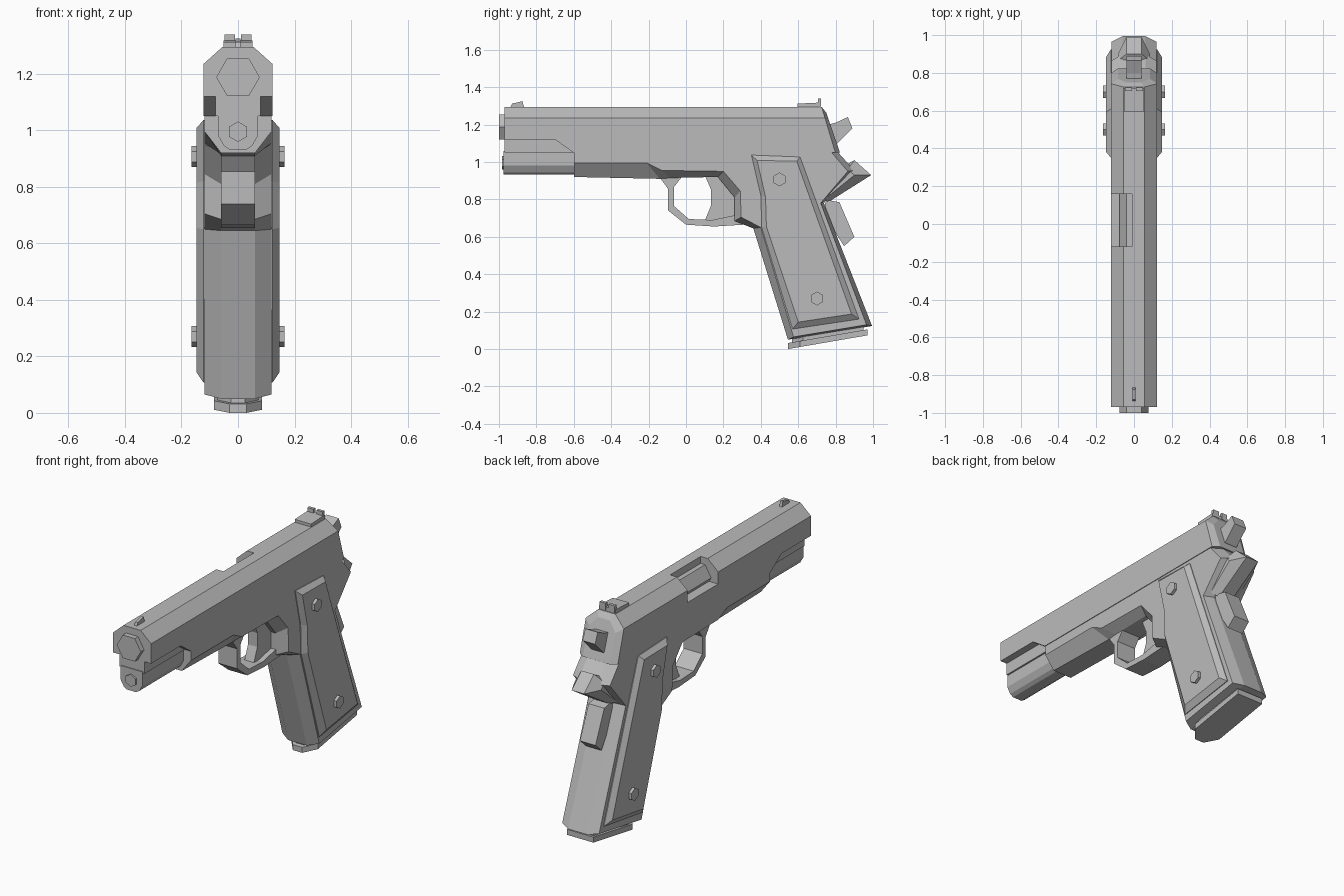
import bpy, bmesh, math

if "Cube" in bpy.data.objects:
    bpy.data.objects.remove(bpy.data.objects["Cube"], do_unlink=True)

GREY = (0.5, 0.5, 0.5, 1)
metal = bpy.data.materials.new("plain_grey")
metal.use_nodes = True
metal.diffuse_color = GREY
metal.node_tree.nodes["Principled BSDF"].inputs["Base Color"].default_value = GREY


def loft(name, rings):
    """Skin matching rings of points and cap both ends."""
    bm = bmesh.new()
    loops = [[bm.verts.new(p) for p in ring] for ring in rings]
    n = len(loops[0])
    for a, b in zip(loops, loops[1:]):
        for i in range(n):
            j = (i + 1) % n
            bm.faces.new((a[i], a[j], b[j], b[i]))
    bm.faces.new(loops[0][::-1])
    bm.faces.new(loops[-1])
    bmesh.ops.recalc_face_normals(bm, faces=bm.faces)
    mesh = bpy.data.meshes.new(name)
    bm.to_mesh(mesh)
    bm.free()
    mesh.materials.append(metal)
    obj = bpy.data.objects.new(name, mesh)
    bpy.context.collection.objects.link(obj)
    return obj


def side_prism(name, layers):
    """Layers of (x, side outline in y and z)."""
    return loft(name, [[(x, y, z) for y, z in line] for x, line in layers])


def slab(name, line, half):
    return side_prism(name, [(-half, line), (half, line)])


def mirror_x(half):
    return half + [(-x, z) for x, z in reversed(half)]


def along_y(section, y):
    return [(x, y, z) for x, z in section]


def box(name, x0, x1, y0, y1, z0, z1):
    line = [(y0, z0), (y1, z0), (y1, z1), (y0, z1)]
    return side_prism(name, [(x0, line), (x1, line)])


def hexagon(u, v, r, turn=0):
    return [(u + r * math.cos(turn + i * math.pi / 3),
             v + r * math.sin(turn + i * math.pi / 3)) for i in range(6)]


def cut(target, cutter):
    mod = target.modifiers.new("cut", "BOOLEAN")
    mod.object = cutter
    mod.solver = "EXACT"
    bpy.context.view_layer.objects.active = target
    bpy.ops.object.modifier_apply(modifier=mod.name)
    bpy.data.objects.remove(cutter, do_unlink=True)


# Slide: faceted bar with a slanted, chamfered rear
section = mirror_x([(0.122, 1.05), (0.122, 1.235), (0.055, 1.295)])
rear = [(x, 0.725 + (1.295 - z) * 0.3, z) for x, z in section]
rear_face = [(x * 0.7, y + 0.025, 1.05 + (z - 1.05) * 0.87) for x, y, z in rear]
slide = loft("slide", [along_y(section, -0.97), rear, rear_face])

# Stepped relief under the nose of the slide, then the ejection port
relief = [(-1.1, 1), (-1.1, 1.12), (-0.7, 1.12), (-0.53, 1)]
for s in (1, -1):
    cut(slide, side_prism("relief_cutter", [(0.08 * s, relief), (0.2 * s, relief)]))
cut(slide, box("port_cutter", -0.2, -0.01, -0.12, 0.16, 1.165, 1.4))

# Barrel and recoil parts
barrel = hexagon(0, 1.188, 0.077)
loft("barrel", [along_y(barrel, -1), along_y(barrel, 0.2)])
housing = mirror_x([(0.07, 1.06), (0.07, 0.98), (0.05, 0.945), (0.03, 0.932)])
loft("recoil_housing", [along_y(housing, -0.975), along_y(housing, -0.55)])
plug = hexagon(0, 0.995, 0.036, math.pi / 6)
loft("recoil_plug", [along_y(plug, -0.985), along_y(plug, -0.9)])

# Frame: flat sides with a wide chamfer all round
edge = [(-0.6, 1.055), (-0.6, 0.92), (-0.14, 0.91), (-0.08, 0.915), (0.17, 0.92),
        (0.26, 0.81), (0.26, 0.685), (0.36, 0.645), (0.545, 0.05), (0.995, 0.123),
        (0.735, 0.785), (0.9, 0.955), (0.81, 1.055)]
flat = [(-0.6, 1.055), (-0.6, 0.995), (-0.21, 0.995), (-0.13, 0.955), (0.2, 0.95),
        (0.29, 0.845), (0.295, 0.705), (0.4, 0.65), (0.575, 0.065), (0.965, 0.13),
        (0.72, 0.78), (0.865, 0.95), (0.775, 1.055)]
side_prism("frame", [(-0.118, flat), (-0.06, edge), (0.06, edge), (0.118, flat)])

# Rear tang and grip safety
tang = [(0.8, 0.95), (0.9, 1.01), (0.99, 0.93), (0.76, 0.785)]
tang_side = [(0.78, 0.94), (0.865, 0.96), (0.9, 0.93), (0.74, 0.8)]
side_prism("tang", [(-0.085, tang_side), (-0.04, tang), (0.04, tang), (0.085, tang_side)])
slab("grip_safety", [(0.74, 0.8), (0.82, 0.785), (0.9, 0.6), (0.845, 0.55), (0.75, 0.7)], 0.05)

# Trigger guard and trigger
guard_outer = [(-0.15, 0.93), (-0.095, 0.855), (-0.095, 0.74), (0, 0.665),
               (0.15, 0.655), (0.36, 0.668)]
guard_inner = [(0.3, 0.72), (0.26, 0.715), (0.14, 0.69), (0.015, 0.695),
               (-0.065, 0.765), (-0.065, 0.865), (-0.015, 0.93)]
slab("trigger_guard", guard_outer + guard_inner, 0.06)
slab("trigger", [(0.1, 0.93), (0.135, 0.85), (0.135, 0.77), (0.1, 0.685),
                 (0.28, 0.7), (0.28, 0.82), (0.18, 0.93)], 0.03)

# Hammer, tapering towards its spur
root = [(0.76, 1.2), (0.8, 1.21), (0.865, 1.24), (0.89, 1.18), (0.81, 1.1), (0.76, 1.08)]
slab("hammer", root, 0.04)

# Sights
slab("front_sight", [(-0.94, 1.29), (-0.93, 1.312), (-0.875, 1.325), (-0.865, 1.29)], 0.008)
slab("rear_sight_base", [(0.595, 1.29), (0.595, 1.312), (0.72, 1.318), (0.72, 1.29)], 0.052)
for side, s in (("left", 1), ("right", -1)):
    box(f"rear_sight_post_{side}", 0.01 * s, 0.048 * s, 0.705, 0.722, 1.3, 1.34)

# Grip panels with bevelled rims, and their hex screws
panel_rim = [(0.35, 1.037), (0.4, 0.82), (0.405, 0.65), (0.57, 0.107),
             (0.925, 0.16), (0.61, 1.027)]
panel_top = [(0.38, 1.008), (0.425, 0.815), (0.43, 0.655), (0.6, 0.144),
             (0.885, 0.187), (0.592, 1.005)]
for side, s in (("left", 1), ("right", -1)):
    side_prism(f"grip_panel_{side}", [(0.1 * s, panel_rim), (0.122 * s, panel_rim),
                                      (0.147 * s, panel_top)])
    for place, y, z in (("upper", 0.5, 0.907), ("lower", 0.7, 0.27)):
        side_prism(f"{place}_screw_{side}",
                   [(x * s, hexagon(y, z, 0.037, math.pi / 6)) for x in (0.13, 0.164)])

# Base plate below the grip, following its slope
plan = [(0.03, 0.545), (0.085, 0.61), (0.085, 0.97)]
plan = plan + [(-x, y) for x, y in reversed(plan)]
loft("base_plate", [[(x, y, h + (y - 0.545) * 0.172) for x, y in plan] for h in (0, 0.032)])
neck = [(x * 0.85, 0.757 + (y - 0.757) * 0.9) for x, y in plan]
loft("magazine_neck", [[(x, y, h + (y - 0.545) * 0.165) for x, y in neck] for h in (0.02, 0.08)])
